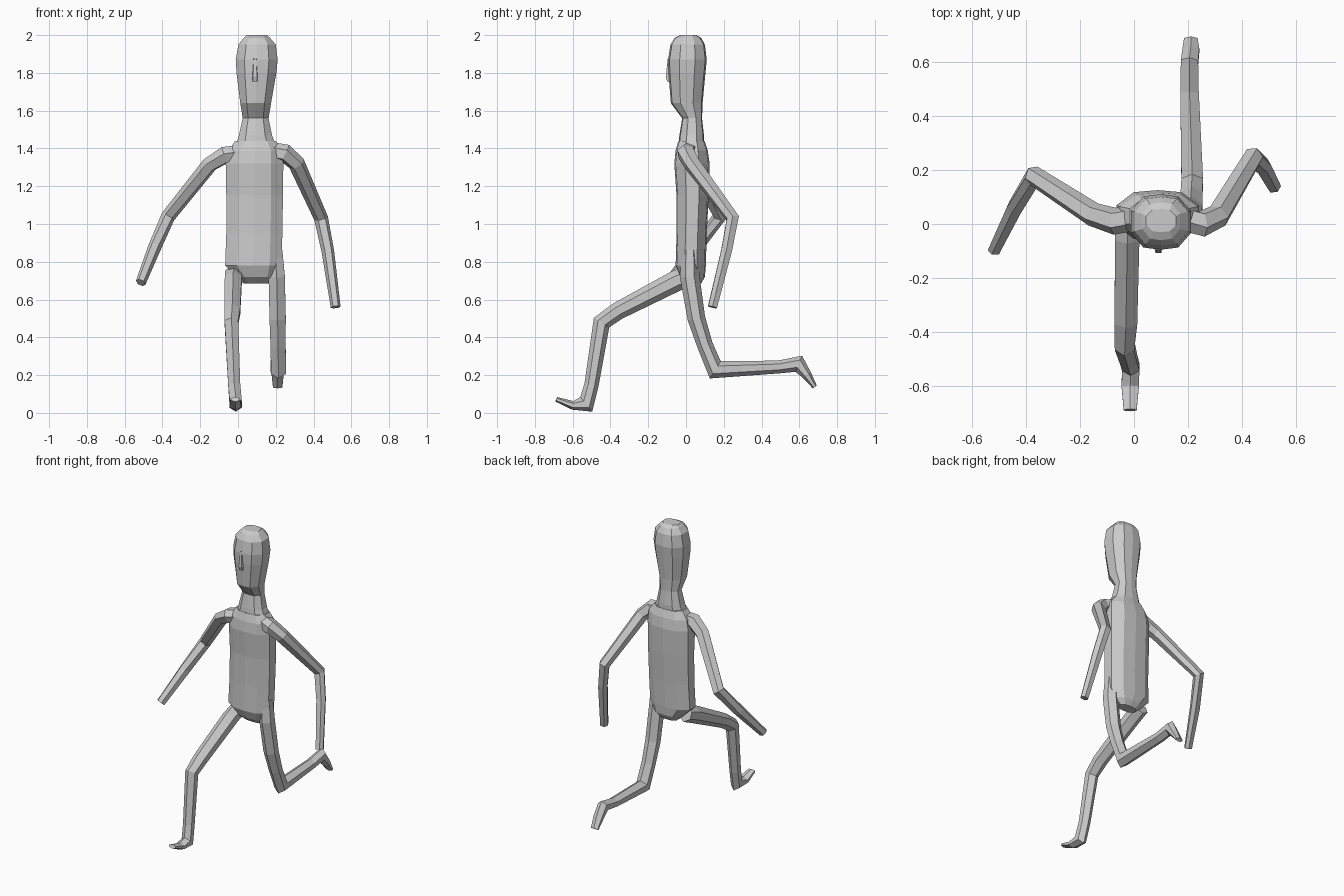
import bpy, bmesh
from mathutils import Vector


def loft(name, rings):
    """Skin a list of equal-length vertex rings, capping both ends."""
    bm = bmesh.new()
    vs = [[bm.verts.new(p) for p in r] for r in rings]
    n = len(vs[0])
    for a, b in zip(vs, vs[1:]):
        for i in range(n):
            j = (i + 1) % n
            bm.faces.new((a[i], a[j], b[j], b[i]))
    bm.faces.new(vs[0])
    bm.faces.new(vs[-1])
    bmesh.ops.recalc_face_normals(bm, faces=bm.faces)
    me = bpy.data.meshes.new(name)
    bm.to_mesh(me)
    bm.free()
    ob = bpy.data.objects.new(name, me)
    bpy.context.collection.objects.link(ob)
    return ob


# Half of the body cross-section (unit box), mirrored to ten sides
HALF = [(0.58, -0.92), (1, -0.4), (1, 0.4), (0.58, 0.92)]
SECTION = [(0, -1)] + HALF + [(0, 1)] + [(-x, y) for x, y in reversed(HALF)]
HEX = [(1, 0.45), (0, 1), (-1, 0.45), (-1, -0.45), (0, -1), (1, -0.45)]


def body(name, rows):
    """Rows are z, x min, x max, y min, y max."""
    rings = []
    for z, x0, x1, y0, y1 in rows:
        rings.append([((x0 + x1) / 2 + u * (x1 - x0) / 2,
                       (y0 + y1) / 2 + v * (y1 - y0) / 2, z) for u, v in SECTION])
    return loft(name, rings)


def limb(name, axis, points):
    """Mitred six-sided tube; points are x, y, z, side radius, depth radius."""
    ps = [Vector(p[:3]) for p in points]
    rings = []
    for i, p in enumerate(ps):
        a = (p - ps[max(i - 1, 0)]).normalized()
        b = (ps[min(i + 1, len(ps) - 1)] - p).normalized()
        t = (a + b).normalized()
        u = (axis - t * axis.dot(t)).normalized()
        v = t.cross(u)
        ru, rv = points[i][3:]
        rings.append([p + u * (c * ru) + v * (s * rv) for c, s in HEX])
    return loft(name, rings)


# Head and neck
body("head", [
    (1.42, -0.01, 0.20, -0.04, 0.095),
    (1.47, 0.005, 0.18, -0.035, 0.095),
    (1.56, 0.025, 0.162, -0.02, 0.085),
    (1.64, 0.012, 0.175, -0.08, 0.088),
    (1.80, -0.008, 0.203, -0.093, 0.103),
    (1.87, -0.012, 0.21, -0.095, 0.11),
    (1.95, 0.002, 0.20, -0.082, 0.10),
    (1.985, 0.03, 0.17, -0.06, 0.08),
    (2.00, 0.045, 0.155, -0.03, 0.055)])

# Nose ridge
loft("nose", [[(0.09 + x * w, y, z) for x, y in ((-1, -0.07), (-0.6, f), (0.6, f), (1, -0.07))]
              for z, w, f in ((1.755, 0.018, -0.10), (1.78, 0.018, -0.107), (1.88, 0.01, -0.096))])

# Torso
body("torso", [
    (0.685, 0.03, 0.16, 0.01, 0.08),
    (0.72, -0.01, 0.20, -0.03, 0.10),
    (0.78, -0.068, 0.23, -0.055, 0.105),
    (0.95, -0.062, 0.235, -0.05, 0.11),
    (1.15, -0.062, 0.238, -0.05, 0.12),
    (1.32, -0.065, 0.24, -0.062, 0.125),
    (1.39, -0.05, 0.235, -0.055, 0.115),
    (1.44, -0.015, 0.20, -0.04, 0.098)])

# Arms, each swinging in its own plane
limb("right_arm", Vector((0.75, 0.6, -0.2)), [
    (0.05, 0.03, 1.385, 0.04, 0.05), (-0.07, 0.01, 1.365, 0.045, 0.05),
    (-0.15, 0.035, 1.315, 0.04, 0.042), (-0.37, 0.178, 1.04, 0.035, 0.036),
    (-0.44, 0.06, 0.88, 0.032, 0.032), (-0.515, -0.095, 0.69, 0.025, 0.025)])
limb("left_arm", Vector((0.85, -0.45, 0.2)), [
    (0.13, 0.03, 1.395, 0.04, 0.05), (0.25, 0.0, 1.375, 0.045, 0.05),
    (0.31, 0.03, 1.32, 0.04, 0.045), (0.44, 0.247, 1.03, 0.033, 0.038),
    (0.475, 0.215, 0.86, 0.03, 0.033), (0.517, 0.14, 0.56, 0.023, 0.028)])

# Legs with feet, both bending about the x axis
X = Vector((1, 0, 0))
limb("right_leg", X, [
    (-0.022, 0.04, 0.735, 0.045, 0.05), (-0.025, -0.05, 0.70, 0.045, 0.056),
    (-0.03, -0.36, 0.54, 0.042, 0.047), (-0.035, -0.447, 0.478, 0.036, 0.048),
    (-0.02, -0.50, 0.15, 0.032, 0.038), (-0.012, -0.528, 0.045, 0.032, 0.05),
    (-0.014, -0.60, 0.04, 0.032, 0.023), (-0.014, -0.687, 0.072, 0.024, 0.013)])
limb("left_leg", X, [
    (0.195, 0.02, 0.86, 0.04, 0.045), (0.205, 0.02, 0.72, 0.043, 0.052),
    (0.21, 0.055, 0.50, 0.043, 0.047), (0.212, 0.10, 0.36, 0.04, 0.042),
    (0.215, 0.155, 0.228, 0.04, 0.054), (0.205, 0.49, 0.243, 0.034, 0.034),
    (0.205, 0.597, 0.26, 0.032, 0.046), (0.21, 0.64, 0.20, 0.031, 0.026),
    (0.21, 0.682, 0.137, 0.025, 0.013)])
